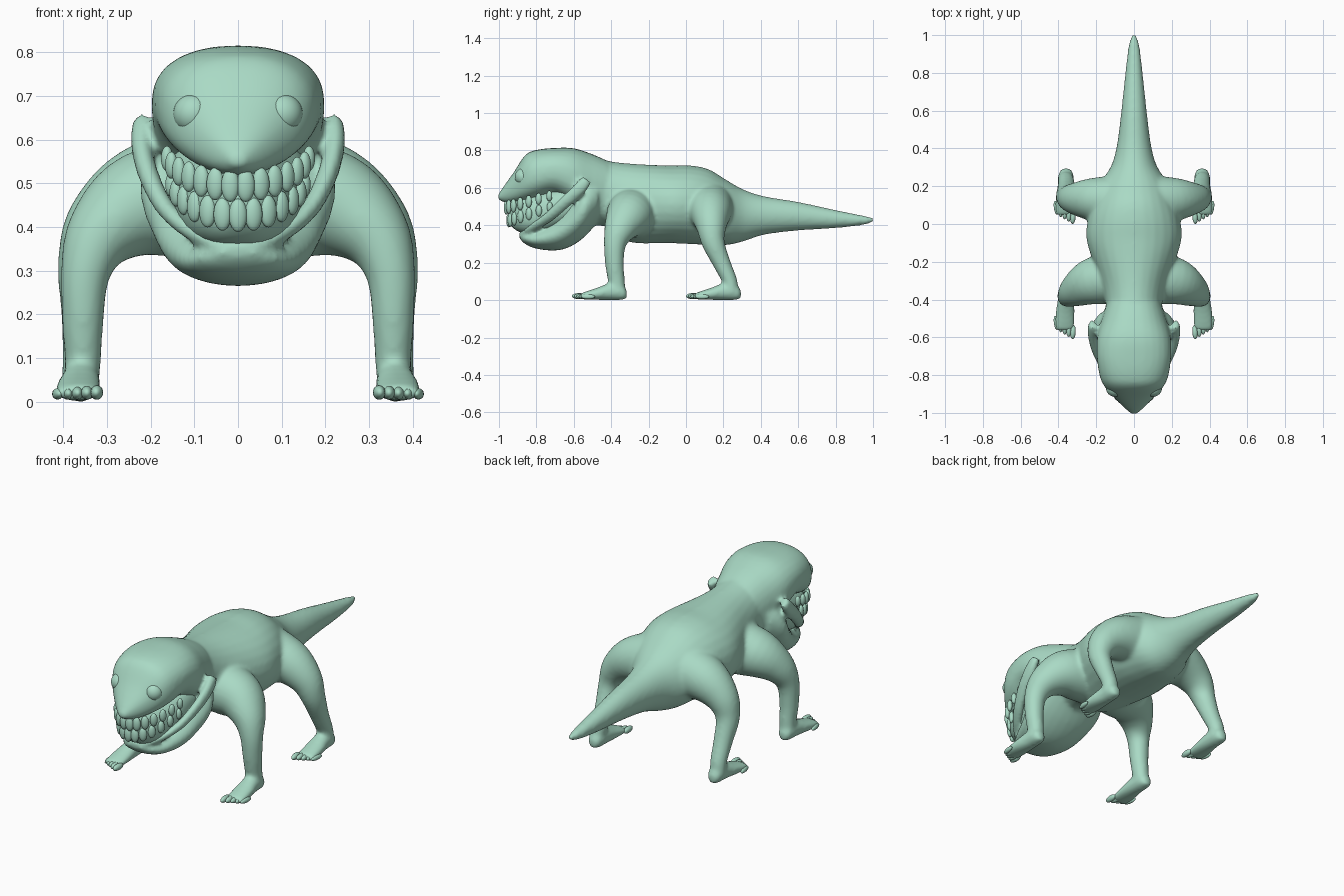
import bpy, bmesh, math
from mathutils import Vector, Matrix

if "Cube" in bpy.data.objects:
    bpy.data.objects.remove(bpy.data.objects["Cube"], do_unlink=True)

skin = bpy.data.materials.new("sage green skin")
skin.use_nodes = True
GREEN = (0.40, 0.70, 0.56, 1)
skin.diffuse_color = GREEN
skin.node_tree.nodes["Principled BSDF"].inputs["Base Color"].default_value = GREEN


def finish(name, bm):
    bmesh.ops.recalc_face_normals(bm, faces=bm.faces)
    mesh = bpy.data.meshes.new(name)
    bm.to_mesh(mesh)
    bm.free()
    mesh.materials.append(skin)
    mesh.shade_smooth()
    ob = bpy.data.objects.new(name, mesh)
    bpy.context.collection.objects.link(ob)
    return ob


def spline(points, steps=5):
    """Catmull-Rom interpolation of tuples of any length."""
    pts = [points[0]] + list(points) + [points[-1]]
    out = []
    for a, b, c, d in zip(pts, pts[1:], pts[2:], pts[3:]):
        for s in range(steps):
            t = s / steps
            out.append([q + 0.5 * t * (r - p + t * (2*p - 5*q + 4*r - s4 + t * (3*(q - r) + s4 - p)))
                        for p, q, r, s4 in zip(a, b, c, d)])
    out.append(list(points[-1]))
    return out


def loft(bm, points, upright=False, power=1.0, side=1, n=28):
    """Skin rings of (x, y, z, half width, half height) into a closed tube."""
    path = spline(points)
    centres = [Vector((side * p[0], p[1], p[2])) for p in path]
    rings = []
    for i, p in enumerate(path):
        t = centres[min(i + 1, len(path) - 1)] - centres[max(i - 1, 0)]
        t = Vector((0, 1, 0)) if upright else t.normalized()
        u = Vector((1, 0, 0)) if upright else t.cross(Vector((0, 1, 0))).normalized()
        v = t.cross(u)
        ring = []
        for k in range(n):
            c, s = math.cos(math.tau * k / n), math.sin(math.tau * k / n)
            c = math.copysign(abs(c) ** power, c) * max(p[3], 0.003)
            s = math.copysign(abs(s) ** power, s) * max(p[4], 0.003)
            ring.append(bm.verts.new(centres[i] + u * c + v * s))
        rings.append(ring)
    for a, b in zip(rings, rings[1:]):
        for k in range(n):
            bm.faces.new((a[k], a[(k + 1) % n], b[(k + 1) % n], b[k]))
    bm.faces.new(rings[0])
    bm.faces.new(rings[-1])


def profile(sections):
    """Turn (y, bottom, top, half width) into centred loft rings."""
    return [(0, y, (lo + hi) / 2, w, (hi - lo) / 2) for y, lo, hi, w in sections]


def blob(bm, loc, size, turn=0):
    m = Matrix.Translation(loc) @ Matrix.Rotation(turn, 4, "Z") @ Matrix.Diagonal((*size, 1))
    bmesh.ops.create_uvsphere(bm, u_segments=16, v_segments=12, radius=1, matrix=m)


# Torso and tail
body = bmesh.new()
loft(body, profile([
    (-.56, .40, .775, .15), (-.42, .39, .745, .15), (-.3, .31, .73, .18),
    (-.1, .305, .72, .248), (.02, .30, .72, .245), (.12, .295, .70, .215),
    (.22, .295, .64, .175), (.31, .315, .59, .12), (.42, .35, .555, .09),
    (.6, .372, .525, .067), (.8, .385, .482, .046), (.95, .402, .452, .028),
    (1.005, .42, .44, .008)]), upright=True)

# Cranium with overhanging upper lip
loft(body, profile([
    (-1.008, .54, .56, .012), (-.97, .522, .615, .055), (-.92, .518, .685, .105),
    (-.86, .525, .775, .157), (-.8, .54, .803, .183), (-.7, .56, .814, .197),
    (-.6, .50, .812, .195), (-.5, .42, .78, .17), (-.42, .40, .745, .145)]),
    upright=True, power=.86)

# Lower jaw pouch
loft(body, profile([
    (-.89, .33, .35, .04), (-.86, .30, .36, .09), (-.8, .275, .375, .13),
    (-.7, .265, .44, .17), (-.62, .285, .54, .20), (-.54, .34, .65, .225),
    (-.47, .42, .66, .18)]), upright=True)

# Broad lower lip sweeping up to the cheeks
lip = [(.218, -.53, .645, .022, .03), (.222, -.57, .595, .024, .036), (.205, -.65, .52, .024, .034),
       (.163, -.74, .44, .022, .03), (.09, -.83, .38, .02, .026)]
loft(body, lip + [(0, -.87, .352, .02, .024)] + [(-x, *rest) for x, *rest in reversed(lip)])

# Legs and feet
front_leg = [(.08, -.28, .47, .14, .14), (.22, -.305, .45, .122, .125), (.31, -.35, .385, .085, .09),
             (.348, -.38, .30, .058, .06), (.355, -.382, .19, .048, .05), (.355, -.37, .09, .042, .044),
             (.36, -.365, .04, .04, .04)]
rear_leg = [(.08, .12, .50, .14, .14), (.22, .13, .47, .115, .115), (.315, .135, .40, .084, .084),
            (.353, .145, .31, .06, .062), (.357, .19, .2, .048, .048), (.36, .235, .1, .042, .04),
            (.365, .24, .04, .04, .038)]
foot = [(.36, -.315, .03, .015, .02), (.36, -.337, .04, .037, .039), (.36, -.40, .046, .044, .046),
        (.365, -.48, .033, .052, .032), (.368, -.545, .023, .052, .02), (.368, -.565, .02, .044, .013)]
for side in (1, -1):
    loft(body, front_leg, side=side)
    loft(body, rear_leg, side=side)
    for back in (0, .61):
        loft(body, [(x, y + back, z, w, h) for x, y, z, w, h in foot], upright=True, side=side)

skin_body = finish("body", body)
remesh = skin_body.modifiers.new("blend", "REMESH")
remesh.mode = "VOXEL"
remesh.voxel_size = .01
remesh.use_smooth_shade = True
smooth = skin_body.modifiers.new("soften", "SMOOTH")
smooth.factor = .5
smooth.iterations = 10

# Toes
for side, label in ((1, "left"), (-1, "right")):
    for back, end in ((0, "front"), (.61, "rear")):
        toes = bmesh.new()
        for i in range(5):
            r = .0145 - .0008 * i
            blob(toes, (side * (.323 + .0225 * i), -.572 + .012 * i + back, r + .007),
                 (r, .038, r * 1.15), side * (.06 - .05 * i))
        finish(f"{label}_{end}_toes", toes)

# Eyes
for side, label in ((1, "left"), (-1, "right")):
    eye = bmesh.new()
    bmesh.ops.create_uvsphere(eye, u_segments=32, v_segments=20, radius=.047,
                              matrix=Matrix.Translation((side * .101, -.868, .659)))
    finish(f"{label}_eye", eye)

# Gums filling the mouth
gums = bmesh.new()
loft(gums, profile([
    (-.945, .41, .53, .03), (-.91, .375, .55, .08), (-.86, .355, .56, .115),
    (-.78, .35, .58, .142), (-.68, .38, .61, .16), (-.58, .42, .62, .16)]),
    upright=True, power=.8)
finish("gums", gums)

# Teeth set around two arches
for name, count, base, rise, reach, width in (
        ("upper_teeth", 14, .495, .075, .28, .165), ("lower_teeth", 13, .427, .085, .265, .155)):
    teeth = bmesh.new()
    for i in range(count):
        a = math.radians(-80 + 160 * i / (count - 1))
        lift = 1 - math.cos(a)
        s = 1 - .3 * lift
        blob(teeth, (width * math.sin(a), -.682 - reach * math.cos(a), base + rise * lift),
             (.021 * s, .014, .038 * s), a)
    finish(name, teeth)
